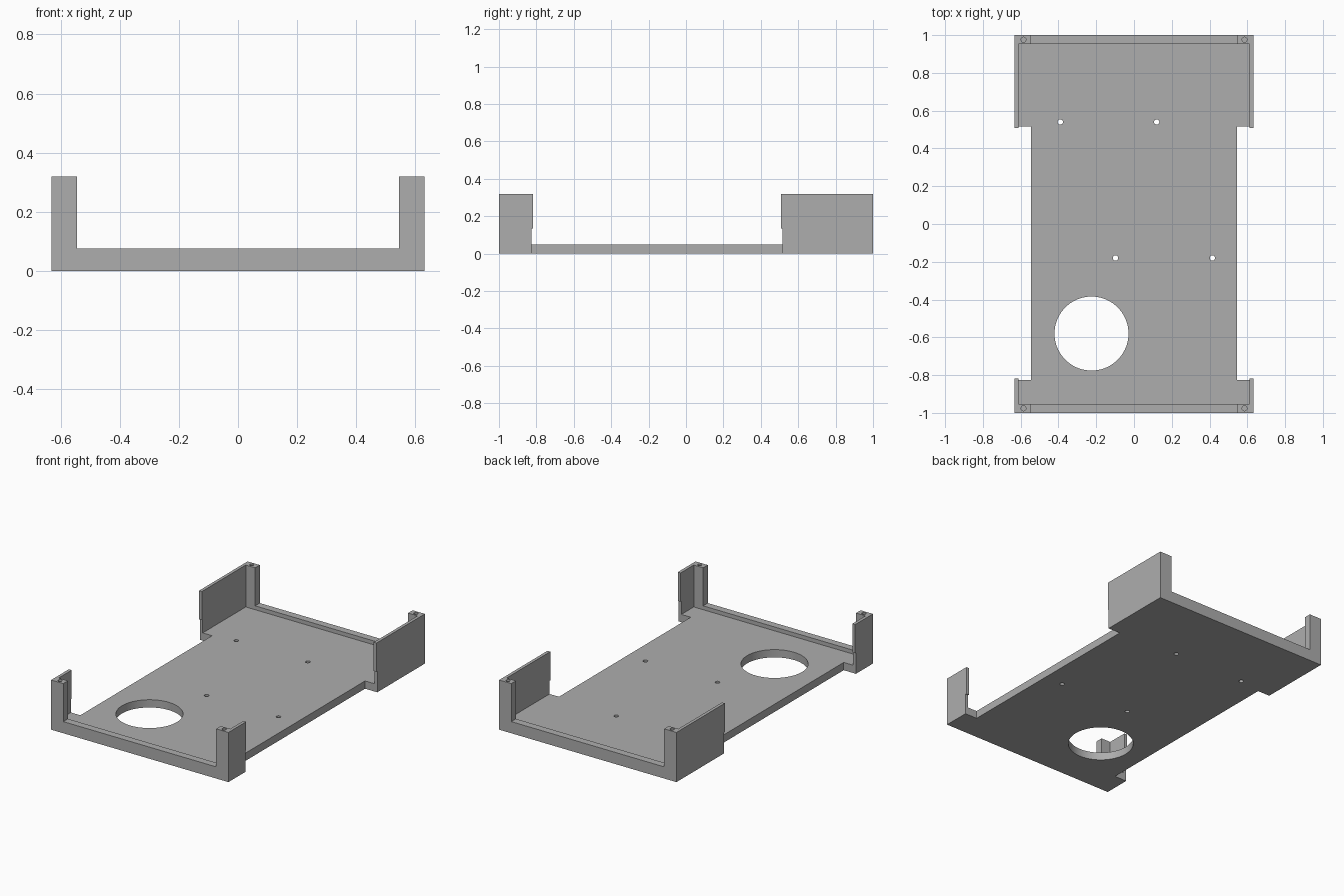
import bpy, bmesh
from mathutils import Vector

cube = bpy.data.objects.get("Cube")
if cube:
    bpy.data.objects.remove(cube, do_unlink=True)

grey = bpy.data.materials.new("light_grey")
grey.use_nodes = True
colour = (0.42, 0.42, 0.42, 1)
grey.diffuse_color = colour
grey.node_tree.nodes["Principled BSDF"].inputs["Base Color"].default_value = colour

HALF_X, POST_X, WALL_X = 0.632, 0.545, 0.612    # outer side, post inside, wall inside
LIP_Y = 0.953                                   # inside of the end lips
FLOOR, LIP, STEP, TOP = 0.05, 0.075, 0.135, 0.32
BACK_END, FRONT_END = 0.515, -0.827             # where the wide ends stop


def extrude(name, points, direction):
    """Closed prism made from a flat outline pushed along a direction."""
    bm = bmesh.new()
    face = bm.faces.new([bm.verts.new(p) for p in points])
    out = bmesh.ops.extrude_face_region(bm, geom=[face])
    moved = [v for v in out["geom"] if isinstance(v, bmesh.types.BMVert)]
    bmesh.ops.translate(bm, vec=Vector(direction), verts=moved)
    bmesh.ops.recalc_face_normals(bm, faces=bm.faces)
    mesh = bpy.data.meshes.new(name)
    bm.to_mesh(mesh)
    bm.free()
    mesh.materials.append(grey)
    obj = bpy.data.objects.new(name, mesh)
    bpy.context.collection.objects.link(obj)
    return obj


def box(name, x0, x1, y0, y1, z1):
    outline = [(x0, y0, 0), (x1, y0, 0), (x1, y1, 0), (x0, y1, 0)]
    return extrude(name, outline, (0, 0, z1))


def cylinder(name, x, y, radius, z0, z1, sides):
    bpy.ops.mesh.primitive_cylinder_add(vertices=sides, radius=radius, depth=z1 - z0,
                                        location=(x, y, (z0 + z1) / 2))
    obj = bpy.context.object
    obj.name = name
    obj.data.materials.append(grey)
    return obj


def combine(target, other, operation):
    mod = target.modifiers.new(operation.lower(), "BOOLEAN")
    mod.operation, mod.solver, mod.object = operation, "EXACT", other
    bpy.ops.object.select_all(action="DESELECT")
    bpy.context.view_layer.objects.active = target
    target.select_set(True)
    bpy.ops.object.modifier_apply(modifier=mod.name)
    bpy.data.objects.remove(other, do_unlink=True)


# Floor plate with a narrow waist between the two wide ends
right_edge = [(HALF_X, -1), (HALF_X, FRONT_END), (POST_X, FRONT_END),
              (POST_X, BACK_END), (HALF_X, BACK_END), (HALF_X, 1)]
outline = right_edge + [(-x, y) for x, y in reversed(right_edge)]
tray = extrude("tray", [(x, y, 0) for x, y in outline], (0, 0, FLOOR))

# Low lips, thin side walls with a stepped end, and corner posts
for end, wall_end in ((1, BACK_END), (-1, -FRONT_END)):
    y0, y1 = sorted((end * LIP_Y, end))
    combine(tray, box("end_lip", -HALF_X, HALF_X, y0, y1, LIP), "UNION")
    upper = wall_end - 0.008
    profile = [(end, 0), (end * wall_end, 0), (end * wall_end, STEP),
               (end * upper, STEP), (end * upper, TOP), (end, TOP)]
    for side in (-1, 1):
        wall = extrude("side_wall", [(side * HALF_X, y, z) for y, z in profile],
                       (side * (WALL_X - HALF_X), 0, 0))
        combine(tray, wall, "UNION")
        x0, x1 = sorted((side * POST_X, side * HALF_X))
        combine(tray, box("corner_post", x0, x1, y0, y1, TOP), "UNION")

# Blind screw holes in the posts
for sx in (-1, 1):
    for sy in (-1, 1):
        combine(tray, cylinder("post_hole", sx * 0.585, sy * 0.976, 0.013, 0.2, 0.4, 24),
                "DIFFERENCE")

# Large round opening and four mounting holes through the floor
combine(tray, cylinder("round_opening", -0.225, -0.58, 0.196, -0.1, 0.2, 72), "DIFFERENCE")
for x, y in ((-0.39, 0.54), (0.12, 0.54), (-0.098, -0.18), (0.415, -0.18)):
    combine(tray, cylinder("mounting_hole", x, y, 0.014, -0.1, 0.2, 24), "DIFFERENCE")

# Smooth the bores, keep every edge crisp
bpy.context.view_layer.objects.active = tray
tray.select_set(True)
bpy.ops.object.shade_smooth_by_angle(angle=0.5)
